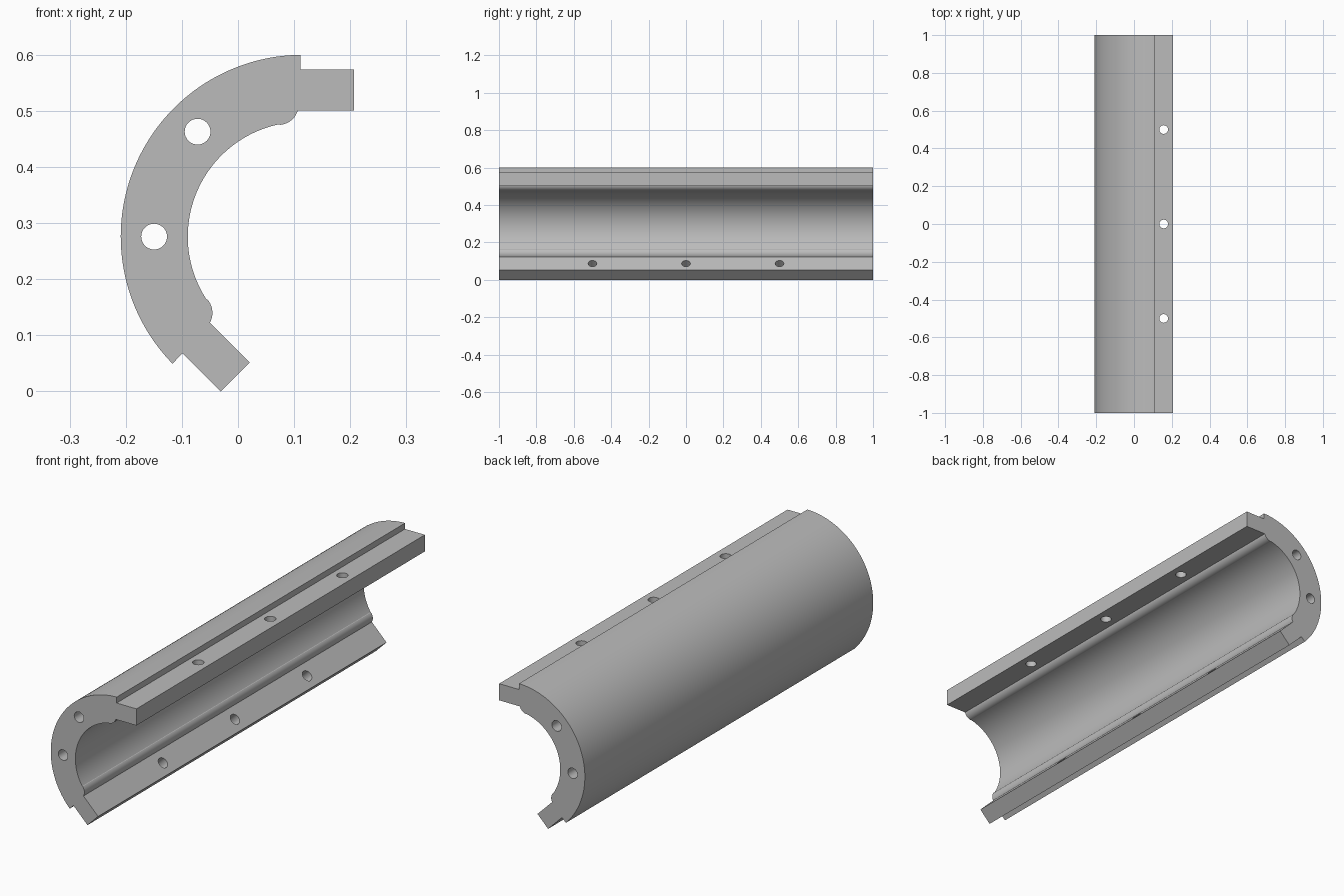
import bpy, bmesh
from math import sin, cos, radians
from mathutils import Vector, Matrix

cube = bpy.data.objects.get("Cube")
if cube:
    bpy.data.objects.remove(cube)

CENTRE = Vector((0.115, 0, 0.276))
R_OUT, R_IN, R_LIP = 0.324, 0.2045, 0.036
HALF = 1.0
HOLE_R = 0.023

grey = bpy.data.materials.new("plain grey")
grey.use_nodes = True
colour = (0.5, 0.5, 0.5, 1)
grey.diffuse_color = colour
grey.node_tree.nodes["Principled BSDF"].inputs["Base Color"].default_value = colour


def arc(cx, cz, r, start, end, n):
    angles = [radians(start + (end - start) * i / n) for i in range(n + 1)]
    return [Vector((cx + r * cos(a), 0, cz + r * sin(a))) for a in angles]


def make_object(name, bm):
    bmesh.ops.recalc_face_normals(bm, faces=bm.faces)
    mesh = bpy.data.meshes.new(name)
    bm.to_mesh(mesh)
    bm.free()
    mesh.materials.append(grey)
    obj = bpy.data.objects.new(name, mesh)
    bpy.context.collection.objects.link(obj)
    return obj


def mirrored(points):
    # Reflect across the shell's symmetry axis, which points to 157.5 degrees
    c, s = cos(radians(315)), sin(radians(315))
    return [Vector((p.x * c + p.z * s, 0, p.x * s - p.z * c)) for p in points]


# Flange and rounded inner lip, relative to the bore centre
lip = arc(-0.043, 0.235, R_LIP, -85, -16, 12)
flange = [Vector((x, 0, z)) for x, z in
          ((0.092, 0.225), (0.092, 0.298), (-0.004, 0.298))]
top_end = lip + flange

# Full cross-section: upper flange, outer arc, lower flange, inner arc
outer = arc(0, 0, R_OUT, 90.7, 224.3, 72)
inner = arc(0, 0, R_IN, 213, 102, 56)
profile = top_end + outer + mirrored(top_end)[::-1] + inner

bm = bmesh.new()
face = bm.faces.new([bm.verts.new(CENTRE + p - Vector((0, HALF, 0))) for p in profile])
ext = bmesh.ops.extrude_face_region(bm, geom=[face])
bmesh.ops.translate(bm, vec=(0, 2 * HALF, 0),
                    verts=[v for v in ext["geom"] if isinstance(v, bmesh.types.BMVert)])
shell = make_object("half_shell", bm)

# Drill cutters: two lengthwise bores and three bolt holes in each flange
bm = bmesh.new()


def drill(position, axis, depth):
    turn = Vector((0, 0, 1)).rotation_difference(axis).to_matrix().to_4x4()
    bmesh.ops.create_cone(bm, cap_ends=True, segments=32, radius1=HOLE_R,
                          radius2=HOLE_R, depth=depth,
                          matrix=Matrix.Translation(CENTRE + position) @ turn)


for angle in (135, 180):
    a = radians(angle)
    drill(Vector((cos(a), 0, sin(a))) * 0.2645, Vector((0, 1, 0)), 2.2)

bolt = Vector((0.042, 0, 0.2615))
up = Vector((0, 0, 1))
for y in (-0.5, 0, 0.5):
    for spot, axis in ((bolt, up), (mirrored([bolt])[0], mirrored([up])[0])):
        drill(spot + Vector((0, y, 0)), axis, 0.12)
cutter = make_object("drill_cutter", bm)
cutter.hide_render = True

# Cut the holes and discard the cutter
mod = shell.modifiers.new("holes", "BOOLEAN")
mod.operation = "DIFFERENCE"
mod.solver = "EXACT"
mod.object = cutter
bpy.ops.object.select_all(action="DESELECT")
bpy.context.view_layer.objects.active = shell
shell.select_set(True)
bpy.ops.object.modifier_apply(modifier=mod.name)
bpy.data.objects.remove(cutter)
bpy.ops.object.shade_smooth_by_angle(angle=radians(25))
